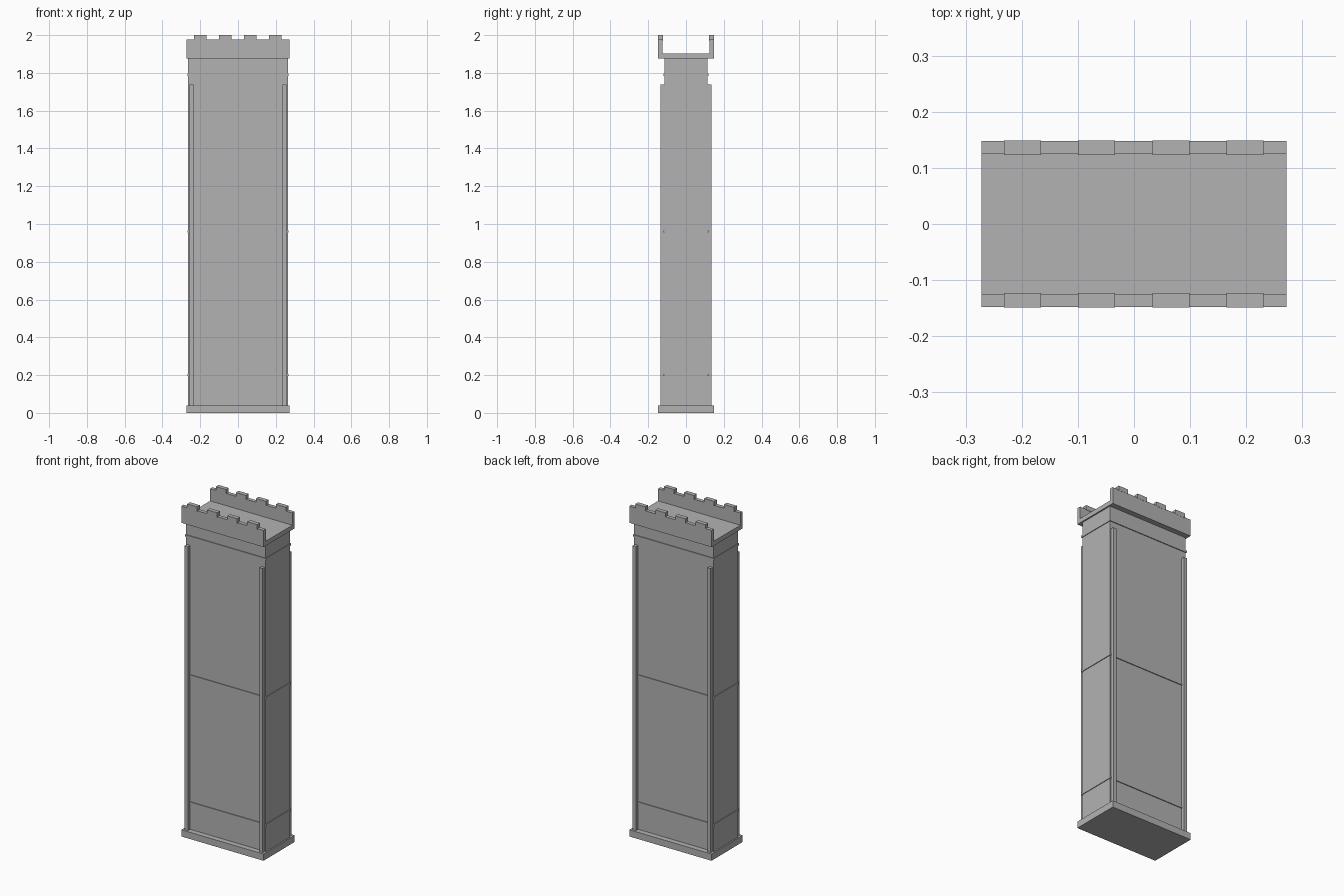
import bpy

if "Cube" in bpy.data.objects:
    bpy.data.objects.remove(bpy.data.objects["Cube"])

stone = bpy.data.materials.new("grey_stone")
stone.diffuse_color = (0.45, 0.45, 0.45, 1)
stone.use_nodes = True
stone.node_tree.nodes["Principled BSDF"].inputs["Base Color"].default_value = stone.diffuse_color


def box(name, x0, x1, y0, y1, z0, z1):
    """Axis-aligned block given by its limits."""
    x0, x1 = sorted((x0, x1))
    y0, y1 = sorted((y0, y1))
    verts = [(x, y, z) for z in (z0, z1)
             for x, y in ((x0, y0), (x1, y0), (x1, y1), (x0, y1))]
    faces = [(3, 2, 1, 0), (4, 5, 6, 7)]
    faces += [(i, (i + 1) % 4, (i + 1) % 4 + 4, i + 4) for i in range(4)]
    mesh = bpy.data.meshes.new(name)
    mesh.from_pydata(verts, [], faces)
    mesh.materials.append(stone)
    obj = bpy.data.objects.new(name, mesh)
    bpy.context.collection.objects.link(obj)
    return obj


def slab(name, hx, hy, z0, z1):
    """Block centred on the vertical axis."""
    return box(name, -hx, hx, -hy, hy, z0, z1)


# Plinth, shaft and roof deck
slab("plinth", 0.272, 0.1475, 0.0, 0.04)
slab("shaft", 0.264, 0.115, 0.04, 1.876)
slab("roof_deck", 0.272, 0.1475, 1.876, 1.903)

# Thin string courses around the shaft
for z in (0.20, 0.96, 1.79):
    slab("string_course", 0.268, 0.12, z - 0.006, z + 0.006)

for sy in (-1, 1):
    # Corner pilasters on front and back
    for sx in (-1, 1):
        box("corner_pilaster", sx * 0.236, sx * 0.258,
            sy * 0.11, sy * 0.135, 0.04, 1.738)
    # Parapet walls, open at the two ends
    box("parapet_wall", -0.272, 0.272, sy * 0.125, sy * 0.1475, 1.903, 1.976)
    # Battlement blocks
    for x in (-0.199, -0.067, 0.066, 0.198):
        box("merlon", x - 0.033, x + 0.033,
            sy * 0.123, sy * 0.1485, 1.972, 2.0)
